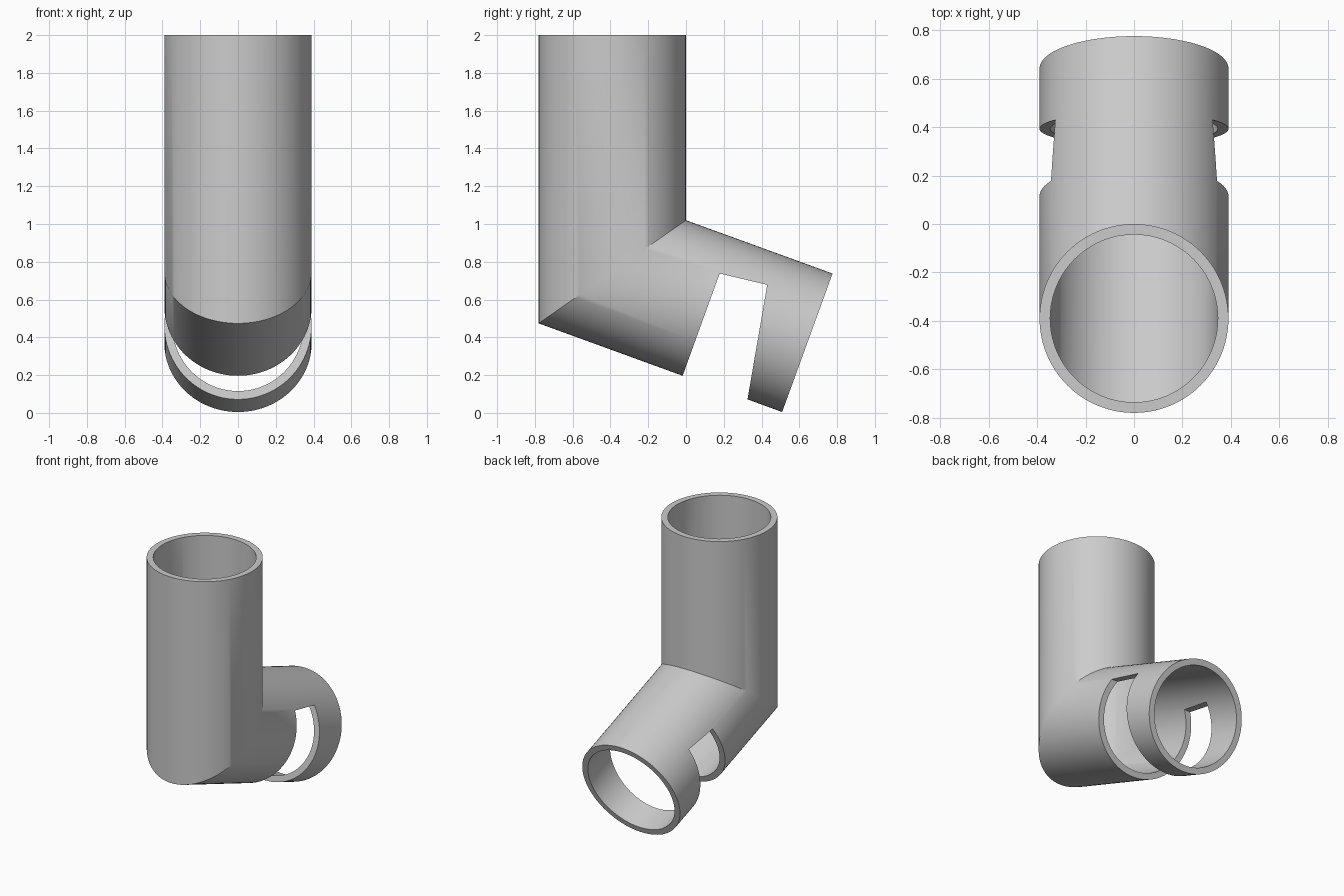
import bpy, bmesh
from math import sin, cos, tan, pi, radians
from mathutils import Vector

cube = bpy.data.objects.get("Cube")
if cube:
    bpy.data.objects.remove(cube, do_unlink=True)

OUTER, INNER, SEGMENTS = 0.39, 0.346, 96
TOP = 2.0
BEND = Vector((0, -0.39, 0.747))                               # centre of the mitre joint
END = Vector((0, 0.642, 0.37))                                 # centre of the open lower end
AXIS = Vector((0, cos(radians(20)), -sin(radians(20))))        # lower pipe direction

grey = bpy.data.materials.new("pipe grey")
grey.use_nodes = True
colour = (0.6, 0.6, 0.6, 1)
grey.diffuse_color = colour
grey.node_tree.nodes["Principled BSDF"].inputs["Base Color"].default_value = colour


def make_object(name, bm):
    bmesh.ops.recalc_face_normals(bm, faces=bm.faces)
    mesh = bpy.data.meshes.new(name)
    bm.to_mesh(mesh)
    bm.free()
    mesh.materials.append(grey)
    obj = bpy.data.objects.new(name, mesh)
    bpy.context.collection.objects.link(obj)
    return obj


def wall_rings(bm, radius):
    """Rings at the top rim, the mitre joint and the lower end."""
    rings = [[], [], []]
    for i in range(SEGMENTS):
        a = 2 * pi * i / SEGMENTS
        x, dy = radius * cos(a), radius * sin(a)
        joint = BEND + Vector((x, dy, dy * tan(radians(35))))
        end = joint + AXIS * (END - joint).dot(AXIS)
        top = Vector((x, joint.y, TOP))
        for ring, point in zip(rings, (top, joint, end)):
            ring.append(bm.verts.new(point))
    return rings


def bridge(bm, a, b):
    for i in range(SEGMENTS):
        j = (i + 1) % SEGMENTS
        bm.faces.new((a[i], a[j], b[j], b[i]))


# Hollow mitred pipe: outer wall, inner wall and the two rims
bm = bmesh.new()
outer, inner = wall_rings(bm, OUTER), wall_rings(bm, INNER)
for rings in (outer, inner):
    bridge(bm, rings[0], rings[1])
    bridge(bm, rings[1], rings[2])
bridge(bm, outer[0], inner[0])
bridge(bm, outer[2], inner[2])
pipe = make_object("bent_pipe", bm)

# Tapered slot through the underside of the lower pipe
bm = bmesh.new()
slot = [(-0.089, 0), (0.178, 0.738), (0.43, 0.678), (0.296, -0.1), (-0.126, -0.1)]
face = bm.faces.new([bm.verts.new((-0.6, y, z)) for y, z in slot])
extruded = bmesh.ops.extrude_face_region(bm, geom=[face])["geom"]
bmesh.ops.translate(bm, vec=(1.2, 0, 0),
                    verts=[g for g in extruded if isinstance(g, bmesh.types.BMVert)])
cutter = make_object("slot_cutter", bm)
cutter.hide_render = True

bpy.ops.object.select_all(action="DESELECT")
pipe.select_set(True)
bpy.context.view_layer.objects.active = pipe
cut = pipe.modifiers.new("slot", "BOOLEAN")
cut.operation, cut.solver, cut.object = "DIFFERENCE", "EXACT", cutter
bpy.ops.object.modifier_apply(modifier=cut.name)
bpy.data.objects.remove(cutter, do_unlink=True)
bpy.ops.object.shade_smooth_by_angle(angle=radians(30))
